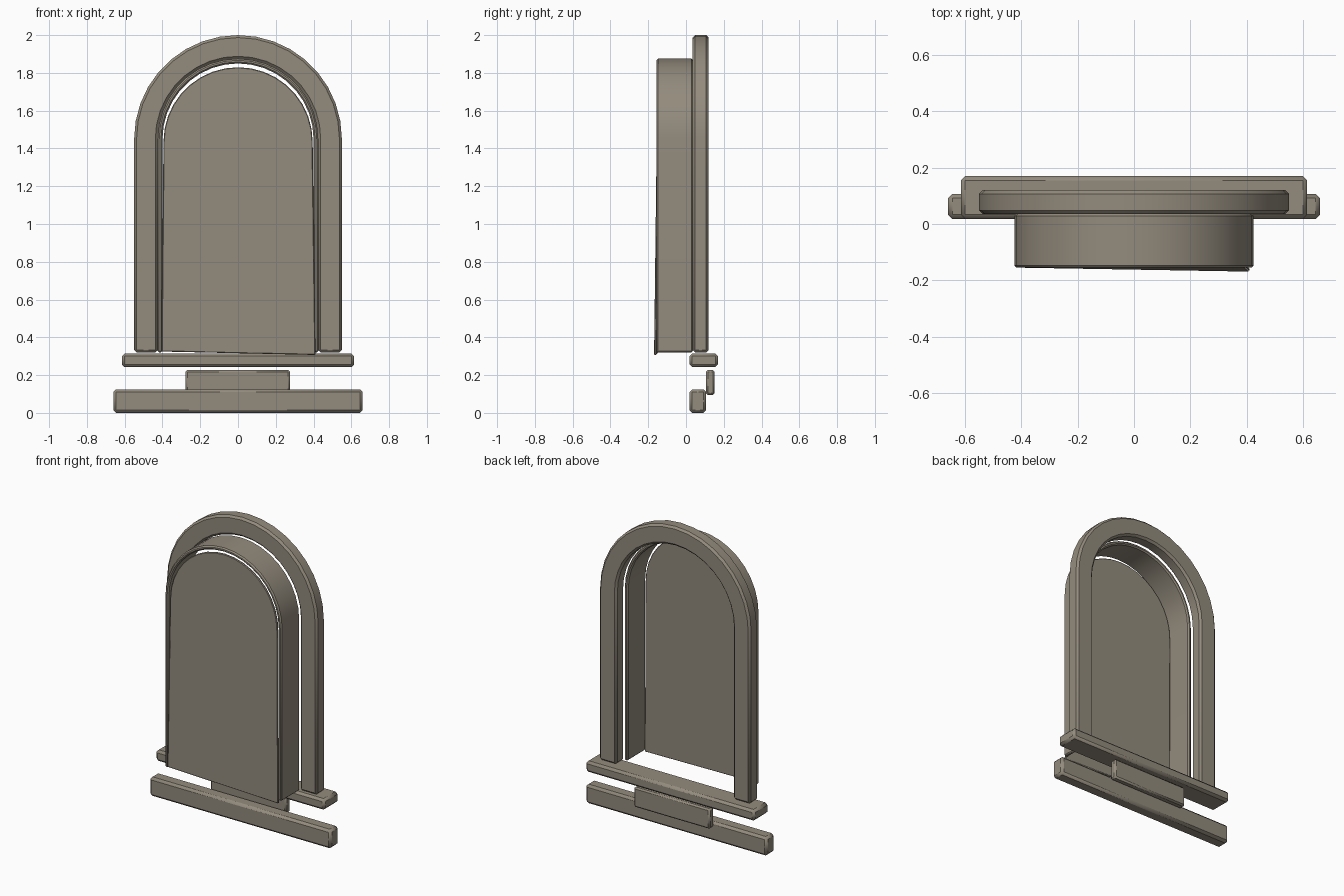
import bpy, bmesh, math
from mathutils import Vector

cube = bpy.data.objects.get("Cube")
if cube:
    bpy.data.objects.remove(cube, do_unlink=True)

# Single weathered stone-brown colour
stone = bpy.data.materials.new("warm grey stone")
stone.use_nodes = True
colour = (0.292, 0.258, 0.205, 1)
stone.diffuse_color = colour
stone.node_tree.nodes["Principled BSDF"].inputs["Base Color"].default_value = colour

SEGMENTS = 18
SPRING = 1.45   # height where the arch leaves the straight sides
FOOT = 0.32     # height where the arch legs stop


def finish(name, bm, bevel):
    """Turn a bmesh into a chamfered, shaded object."""
    bmesh.ops.recalc_face_normals(bm, faces=bm.faces)
    mesh = bpy.data.meshes.new(name)
    bm.to_mesh(mesh)
    bm.free()
    mesh.materials.append(stone)
    obj = bpy.data.objects.new(name, mesh)
    bpy.context.collection.objects.link(obj)
    mod = obj.modifiers.new("chamfer", "BEVEL")
    mod.width = bevel
    mod.segments = 1
    mod.limit_method = "ANGLE"
    mod.angle_limit = math.radians(40)
    bpy.ops.object.select_all(action="DESELECT")
    obj.select_set(True)
    bpy.context.view_layer.objects.active = obj
    bpy.ops.object.shade_smooth_by_angle(angle=math.radians(25))
    return obj


def extrude_back(bm, depth):
    result = bmesh.ops.extrude_face_region(bm, geom=bm.faces[:])
    moved = [g for g in result["geom"] if isinstance(g, bmesh.types.BMVert)]
    bmesh.ops.translate(bm, verts=moved, vec=(0, depth, 0))


def arch_line(radius, spring, foot_left, foot_right):
    """Points up the left side, over the arch and down the right side."""
    arc = [(-radius * math.cos(math.pi * i / SEGMENTS),
            spring + radius * math.sin(math.pi * i / SEGMENTS))
           for i in range(SEGMENTS + 1)]
    return [foot_left] + arc + [foot_right]


def arch_band(name, outer, inner, y0, y1, bevel):
    """Open-bottomed arched band between two radii."""
    bm = bmesh.new()
    rows = [[bm.verts.new((x, y0, z)) for x, z in
             arch_line(r, SPRING, (-r, FOOT), (r, FOOT))] for r in (outer, inner)]
    a, b = rows
    for i in range(len(a) - 1):
        bm.faces.new((a[i], a[i + 1], b[i + 1], b[i]))
    extrude_back(bm, y1 - y0)
    return finish(name, bm, bevel)


def block(name, low, high, bevel=0.015):
    low, high = Vector(low), Vector(high)
    bm = bmesh.new()
    bmesh.ops.create_cube(bm, size=1)
    bmesh.ops.scale(bm, vec=high - low, verts=bm.verts)
    bmesh.ops.translate(bm, vec=(low + high) / 2, verts=bm.verts)
    return finish(name, bm, bevel)


# Wide surround and the thin deep reveal in front of it
arch_band("arched_surround", 0.55, 0.425, 0.035, 0.12, 0.013)
arch_band("arched_reveal", 0.425, 0.40, -0.155, 0.037, 0.008)

# Slightly crooked arched panel closing the front, with a gap at the crown
bm = bmesh.new()
line = arch_line(0.395, 1.435, (-0.405, 0.325), (0.41, 0.307))
bm.faces.new([bm.verts.new((x, 0, z - FOOT)) for x, z in line])
extrude_back(bm, 0.014)
panel = finish("arched_panel", bm, 0.004)
panel.location = (0, -0.162, FOOT)
panel.rotation_euler = (-0.012, 0, -0.017)

# Sill, lower board and the tab standing behind it
block("sill", (-0.615, 0.018, 0.242), (0.615, 0.17, 0.315))
block("lower_board", (-0.66, 0.018, 0), (0.66, 0.107, 0.125))
block("rear_tab", (-0.278, 0.106, 0.095), (0.276, 0.152, 0.227), 0.01)
